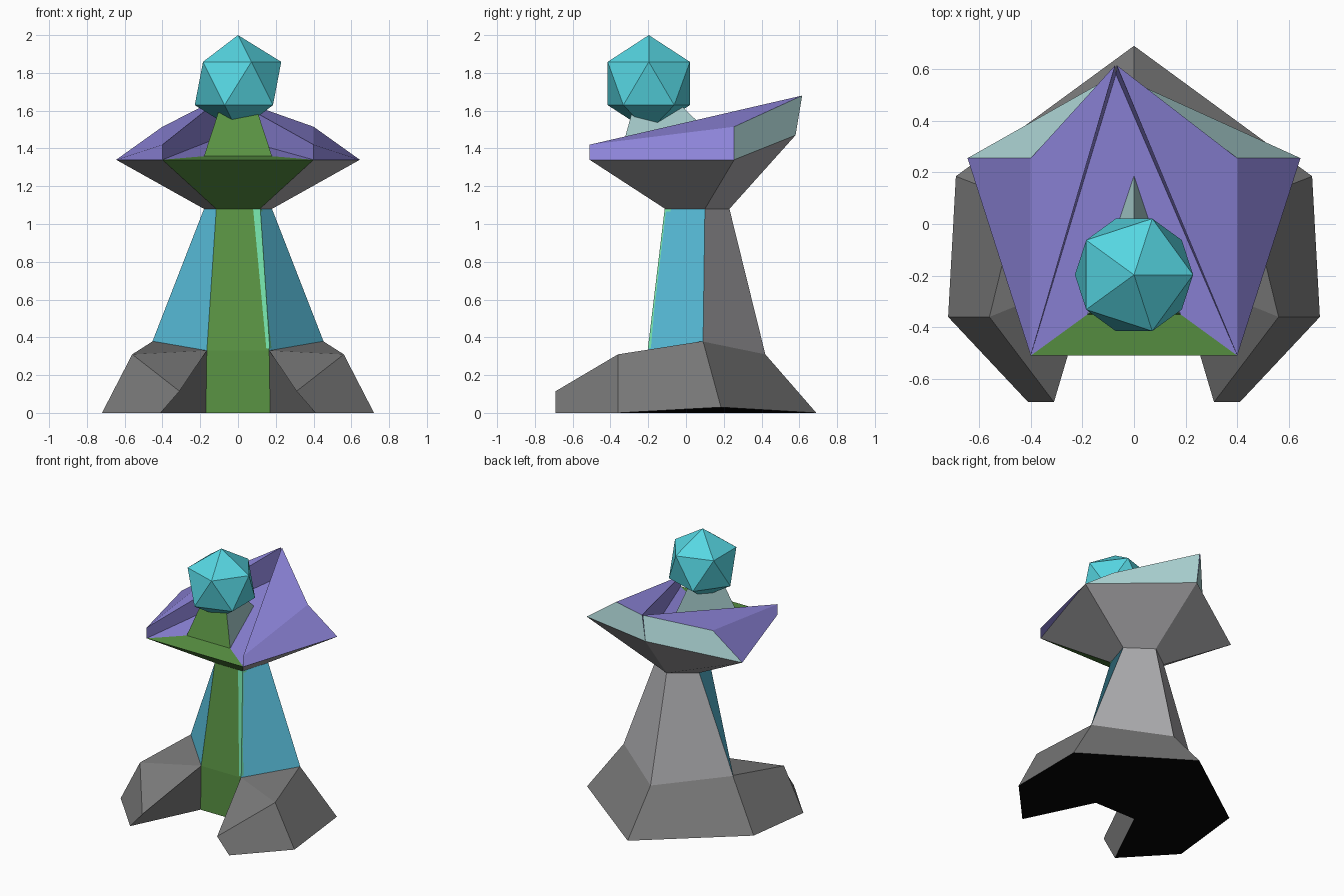
import bpy, bmesh

if "Cube" in bpy.data.objects:
    bpy.data.objects.remove(bpy.data.objects["Cube"])


def material(name, r, g, b):
    m = bpy.data.materials.new(name)
    lin = [((c / 255 + 0.055) / 1.055) ** 2.4 if c > 10 else c / 255 / 12.92 for c in (r, g, b)]
    m.diffuse_color = (*lin, 1)
    m.use_nodes = True
    m.node_tree.nodes["Principled BSDF"].inputs["Base Color"].default_value = m.diffuse_color
    return m


MATS = {
    "grey": material("dark grey", 120, 120, 120),
    "pale": material("light grey", 172, 171, 174),
    "blue": material("blue", 90, 193, 222),
    "green": material("green", 90, 148, 68),
    "mint": material("mint", 118, 228, 172),
    "purple": material("purple", 143, 134, 220),
    "teal": material("pale teal", 174, 214, 214),
    "cyan": material("cyan", 86, 214, 226),
    "black": material("black", 4, 4, 4),
}


def build(name, verts, faces, mirror=True, shift=None):
    """Flat-faced mesh from a right half; faces = {colour: [index tuples]}."""
    bm = bmesh.new()
    mesh = bpy.data.meshes.new(name)
    for side in ((1, -1) if mirror else (1,)):
        vs = [bm.verts.new((side * x, y, z)) for x, y, z in verts]
        for slot, group in enumerate(faces.values()):
            for f in group:
                bm.faces.new([vs[i] for i in f]).material_index = slot
    bmesh.ops.remove_doubles(bm, verts=bm.verts, dist=1e-4)
    bmesh.ops.recalc_face_normals(bm, faces=bm.faces)
    if shift:
        for v in bm.verts:
            shift(v)
    bm.to_mesh(mesh)
    bm.free()
    for colour in faces:
        mesh.materials.append(MATS[colour])
    ob = bpy.data.objects.new(name, mesh)
    bpy.context.collection.objects.link(ob)
    return ob


# Horseshoe foot with two forward legs
build("base", [
    (0, .69, 0), (.69, .185, .03), (.72, -.36, 0), (.41, -.69, 0), (.17, -.2, 0), (0, -.2, 0),
    (0, .42, .31), (.45, .09, .38), (.56, -.36, .31), (.31, -.69, .115), (.165, -.2, .33), (0, -.2, .33),
], {
    "grey": [(0, 1, 7, 6), (1, 2, 8, 7), (2, 3, 9, 8), (3, 4, 10, 9), (10, 8, 9), (10, 7, 8)],
    "green": [(4, 5, 11, 10)],
    "black": [(0, 1, 4, 5), (1, 2, 4), (2, 3, 4)],
})

# Five-sided tapering column
build("column", [
    (0, .42, .31), (.46, .09, .36), (.165, -.2, .33), (0, -.2, .33),
    (0, .23, 1.08), (.18, .1, 1.08), (.115, -.11, 1.08), (0, -.11, 1.08),
], {
    "pale": [(0, 1, 5, 4)],
    "blue": [(1, 2, 6, 5)],
    "green": [(2, 3, 7, 6)],
})

# Thin mint strip wrapped round the front right corner of the column
build("corner_strip", [
    (.15, -.202, .34), (.168, -.202, .34), (.178, -.184, .345),
    (.08, -.113, 1.08), (.118, -.113, 1.08), (.128, -.08, 1.08),
], {"mint": [(0, 1, 4, 3), (1, 2, 5, 4)]}, mirror=False)


# Flared bowl with raised wings and a sunken triangular floor
def lean_peak(v):
    if v.co.y > .5:
        v.co.x -= .07


build("bowl", [
    (0, .23, 1.08), (.18, .1, 1.08), (.115, -.11, 1.08), (0, -.11, 1.08),
    (0, .58, 1.47), (.645, .255, 1.34), (.4, -.51, 1.34), (0, -.51, 1.34),
    (.003, .615, 1.68), (.4, .255, 1.515), (.4, -.51, 1.42),
    (.18, -.35, 1.359), (0, -.35, 1.359),
], {
    "pale": [(0, 1, 5, 4), (1, 2, 6, 5)],
    "green": [(2, 3, 7, 6), (6, 7, 12, 11)],
    "teal": [(4, 5, 9, 8)],
    "purple": [(5, 6, 10, 9), (8, 9, 10), (8, 10, 6, 4), (4, 6, 11), (4, 11, 12)],
}, shift=lean_peak)

# Three-sided stand under the orb
build("orb_stand", [
    (.18, -.35, 1.359), (0, .19, 1.42), (.085, -.27, 1.65), (0, -.04, 1.64),
    (0, -.35, 1.359), (0, -.27, 1.65),
], {"green": [(0, 4, 5, 2)], "teal": [(0, 1, 3, 2)]})

# Twenty-sided orb
bpy.ops.mesh.primitive_ico_sphere_add(subdivisions=1, radius=.256, location=(0, -.197, 1.744))
orb = bpy.context.object
orb.name = "orb"
orb.data.materials.append(MATS["cyan"])
